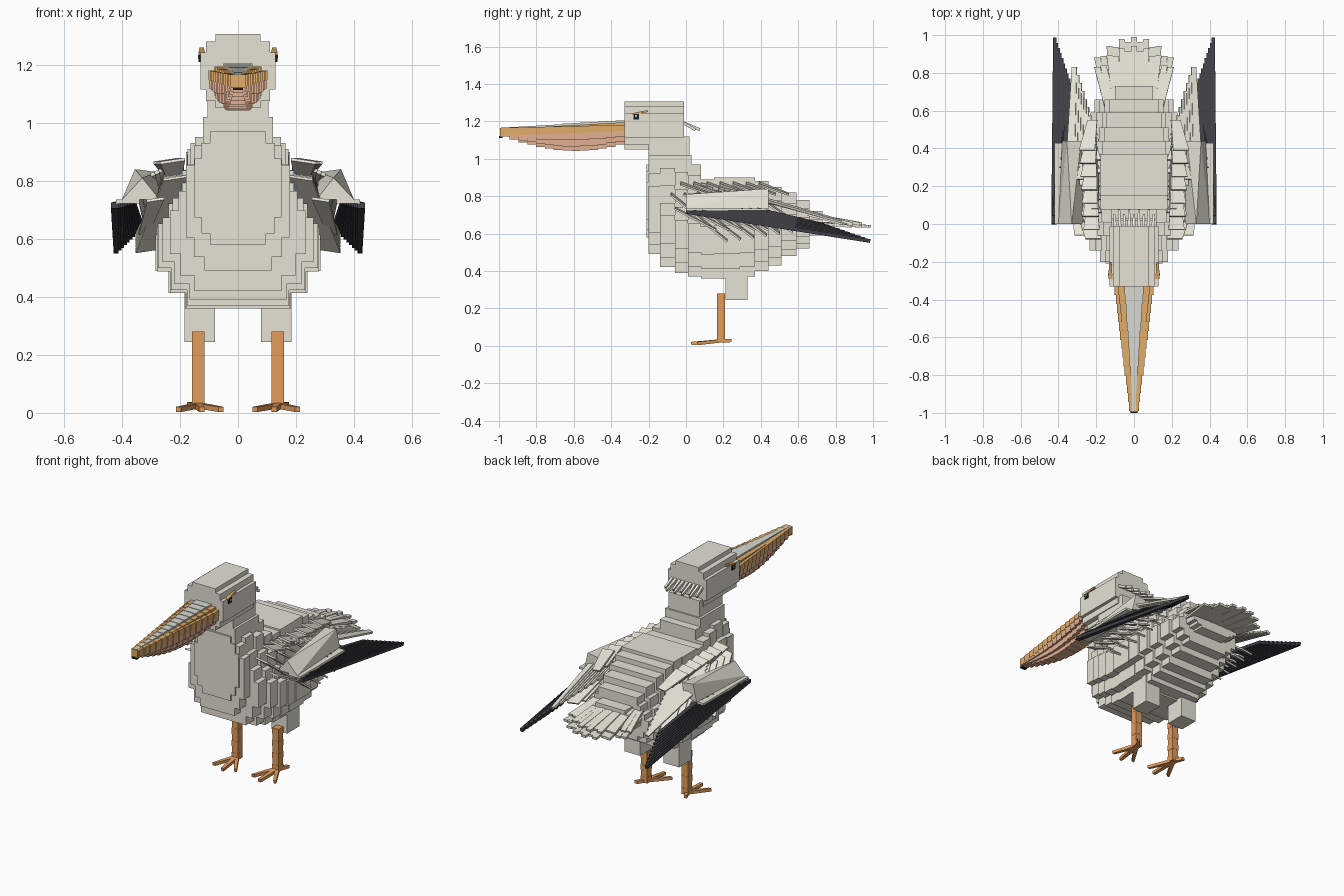
import bpy, bmesh, math
from mathutils import Vector

if "Cube" in bpy.data.objects:
    bpy.data.objects.remove(bpy.data.objects["Cube"], do_unlink=True)


def material(name, r, g, b):
    m = bpy.data.materials.new(name)
    m.use_nodes = True
    m.diffuse_color = (r, g, b, 1)
    m.node_tree.nodes["Principled BSDF"].inputs["Base Color"].default_value = (r, g, b, 1)
    return m


PLUMAGE = material("pale plumage", .79, .77, .67)
FLIGHT = material("dark flight feathers", .05, .05, .06)
BEAK = material("beak orange", .76, .42, .14)
RIDGE = material("beak ridge grey", .7, .7, .65)
POUCH = material("pouch pink", .77, .44, .29)
LEG = material("leg orange", .77, .34, .11)
BLACK = material("black", .012, .012, .014)
GLINT = material("eye glint", .4, .5, .6)


def finish(name, bm, mat):
    bmesh.ops.recalc_face_normals(bm, faces=bm.faces)
    mesh = bpy.data.meshes.new(name)
    bm.to_mesh(mesh)
    bm.free()
    mesh.materials.append(mat)
    ob = bpy.data.objects.new(name, mesh)
    bpy.context.collection.objects.link(ob)


def hull(bm, points):
    vs = [bm.verts.new(p) for p in points]
    bmesh.ops.convex_hull(bm, input=vs)


def box(bm, x0, x1, y0, y1, z0, z1):
    hull(bm, [(x, y, z) for x in (x0, x1) for y in (y0, y1) for z in (z0, z1)])


ROUND = ((1, .52), (.84, .8), (.64, 1))
PEAR = ((1, .05), (.87, .3), (.74, .65), (.63, 1))
HEAD = ((1, .5), (.85, .8), (.6, 1))


def stairs(steps, w, half):
    """Stair-stepped quarter outline from the widest step to the narrowest."""
    points, low = [], None
    for wide, high in steps:
        if low is not None:
            points.append((wide * w, low * half))
        points.append((wide * w, high * half))
        low = high
    return points


def slab(bm, y0, y1, zb, zt, w, lower, upper):
    """Slice with a stair-stepped outline, extruded along y."""
    mid, half = (zb + zt) / 2, (zt - zb) / 2
    right = [(x, -z) for x, z in reversed(stairs(lower, w, half))] + stairs(upper, w, half)
    outline = right + [(-x, z) for x, z in reversed(right)]
    face = bm.faces.new([bm.verts.new((x, y0, mid + z)) for x, z in outline])
    ext = bmesh.ops.extrude_face_region(bm, geom=[face])
    bmesh.ops.translate(bm, vec=(0, y1 - y0, 0),
                        verts=[v for v in ext["geom"] if isinstance(v, bmesh.types.BMVert)])


def lerp(a, b, t):
    return Vector(a).lerp(Vector(b), t)


def feather(bm, a, b, w, thick=.01, side=(1, 0, 0), taper=.6):
    """Flat strip from a to b, narrowing toward the tip."""
    a, b, side = Vector(a), Vector(b), Vector(side).normalized()
    up = (b - a).cross(side).normalized() * thick / 2
    hull(bm, [p + side * s * k + u for p, k in ((a, w / 2), (b, w * taper / 2))
              for s in (1, -1) for u in (up, -up)])


def mirrored(name, build, mat):
    """Build the left part, then its mirrored right copy."""
    for label, s in (("left", 1), ("right", -1)):
        bm = bmesh.new()
        build(bm)
        for v in bm.verts:
            v.co.x *= s
        finish(label + "_" + name, bm, mat)


# Body slices: front y, bottom, top, half width
slices = [(-.21, .58, .97, .15), (-.2, .49, .97, .18), (-.14, .42, .95, .235),
          (-.06, .39, .93, .26), (.01, .37, .91, .275), (.08, .36, .89, .28),
          (.15, .36, .9, .285), (.29, .37, .9, .28), (.37, .4, .88, .27),
          (.44, .43, .85, .25), (.51, .48, .82, .23), (.59, .52, .78, .21),
          (.66, .59, .72, .16)]
bm = bmesh.new()
for i, (y, zb, zt, w) in enumerate(slices):
    end = slices[i + 1][0] if i + 1 < len(slices) else .73
    slab(bm, y, end, zb, zt, w, ROUND, ROUND if i < 2 else PEAR)
finish("body", bm, PLUMAGE)

# Neck and head
bm = bmesh.new()
box(bm, -.12, .12, -.2, .08, .8, .97)
box(bm, -.12, .12, -.2, .03, .9, 1.02)
box(bm, -.105, .105, -.2, .02, 1, 1.12)
finish("neck", bm, PLUMAGE)
bm = bmesh.new()
slab(bm, -.33, -.01, 1.05, 1.305, .13, HEAD, HEAD)
finish("head", bm, PLUMAGE)

# Crest strands at the back of the head
bm = bmesh.new()
for i in range(9):
    x = (i - 4) * .025
    feather(bm, (x, -.02, 1.195), (x * 1.05, .05 + .025 * (i % 2), 1.155), .018, .015)
finish("crest", bm, PLUMAGE)

# Eyes and brow marks
mirrored("eye", lambda b: box(b, .12, .136, -.282, -.252, 1.21, 1.24), BLACK)
mirrored("eye_glint", lambda b: box(b, .13, .138, -.272, -.262, 1.222, 1.234), GLINT)
mirrored("brow", lambda b: feather(b, (.125, -.29, 1.238), (.125, -.205, 1.255), .022, .01), BEAK)

# Beak and pouch, in tapering steps
upper, ridge, pouch = bmesh.new(), bmesh.new(), bmesh.new()
N = 14
for i in range(N):
    t = (i + .3) / N
    y1, y0 = -.33 - .66 * i / N, -.33 - .66 * (i + 1) / N
    w, top, split = .104 - .082 * t, 1.205 - .04 * t, 1.148 - .026 * t
    box(upper, -w, w, y0, y1, split, top - .025 * (1 - t))
    box(upper, -w * .8, w * .8, y0, y1, split, top - .01)
    rw = w * (.5 - .15 * t)
    box(ridge, -rw, rw, y0, y1, split + .01, top)
    depth = split - 1.13 + .088 * math.cos((t - .38) * math.pi / 1.25)
    for wide, deep in ((.97, .4), (.8, .75), (.55, 1)):
        box(pouch, -w * wide, w * wide, y0, y1, split - depth * deep, split)
box(upper, -.02, .02, -.995, -.97, 1.12, 1.165)
finish("upper_beak", upper, BEAK)
finish("beak_ridge", ridge, RIDGE)
finish("pouch", pouch, POUCH)
bm = bmesh.new()
box(bm, -.018, .018, -1, -.98, 1.112, 1.122)
finish("beak_hook", bm, BLACK)

# Thighs, legs and feet
mirrored("thigh", lambda b: box(b, .08, .185, .21, .33, .245, .45), PLUMAGE)


def leg(b):
    for i in range(7):
        w = .022 - .001 * (i % 2)
        z = .02 + .26 * i / 7
        box(b, .137 - w, .137 + w, .187 - w, .187 + w, z, z + .26 / 7)


def foot(b):
    for dx, y in ((-.078, .06), (-.012, .028), (.068, .06), (.03, .243)):
        feather(b, (.137, .185, .026), (.137 + dx, y, .012 if y < .2 else .028), .03, .018)


mirrored("leg", leg, LEG)
mirrored("foot", foot, LEG)


# Wings: folded arm, dark primaries, pale secondaries and covert rows
def arm(b):
    hull(b, [(.27, 0, .735), (.4, 0, .735), (.33, 0, .81), (.3, .44, .75),
             (.38, .44, .735), (.355, .44, .84), (.28, .44, .83)])
    box(b, .34, .42, 0, .43, .722, .735)


def primaries(b):
    for i in range(10):
        t = i / 9
        feather(b, lerp((.424, 0, .715), (.37, .38, .73), t),
                lerp((.42, .985, .56), (.335, .74, .645), t), .028, .02)


def secondaries(b):
    for i in range(10):
        t = i / 9
        feather(b, lerp((.335, .36, .8), (.21, .08, .86), t),
                lerp((.315, .83, .665), (.2, .45, .77), t), .045, .012, (1, 0, -.3))


def coverts(b):
    for i in range(7):
        y = .07 * i
        # Short upper row
        feather(b, (.225 + .004 * i, y - .03, .868), (.22, y + .13, .81), .085, .01, (1, 0, -.15))
        # Long lower row hanging outward
        feather(b, (.215, y - .08, .81 + .003 * i), (.315, y + .22, .56 + .01 * i),
                .085, .01, (1, 0, -.15), .9)
        # Short row along the arm
        feather(b, (.285, y - .06, .735), (.325, y + .16, .62), .06, .01, (1, 0, -.15))


mirrored("wing_arm", arm, PLUMAGE)
mirrored("primary_feathers", primaries, FLIGHT)
mirrored("secondary_feathers", secondaries, PLUMAGE)
mirrored("covert_feathers", coverts, PLUMAGE)

# Tail fan in two layers
bm = bmesh.new()
for layer in (0, 1):
    for i in range(13):
        u = (i - 6) / 6
        reach = .99 - .11 * u * u - .05 * layer - .025 * (i % 2)
        feather(bm, (.13 * u, .6, .665 + .05 * layer),
                (.195 * u, reach, .638 + .015 * layer), .042, .014, taper=.75)
finish("tail", bm, PLUMAGE)
